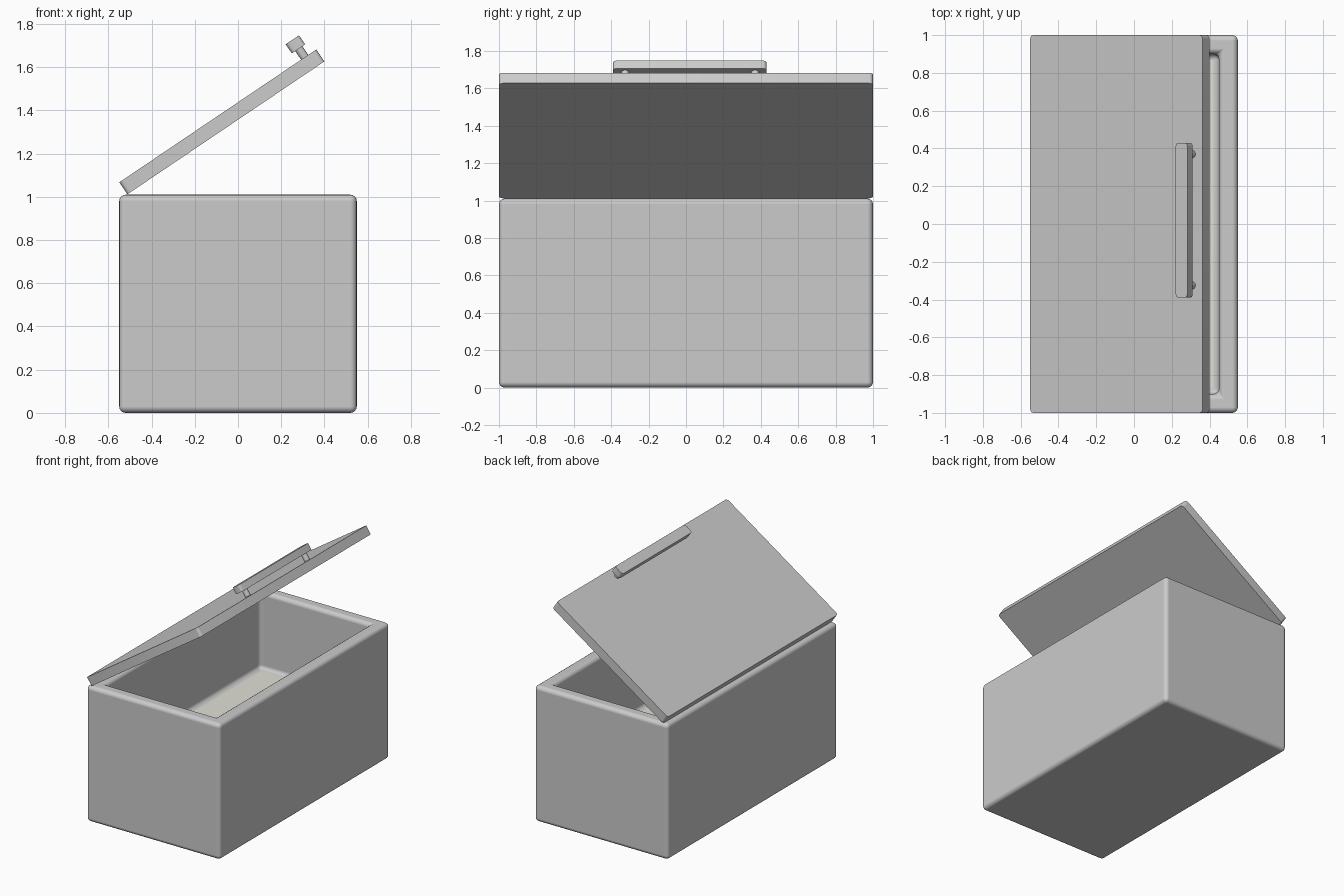
import bpy, bmesh, math
from mathutils import Matrix

if "Cube" in bpy.data.objects:
    bpy.data.objects.remove(bpy.data.objects["Cube"])

W, L, H = 1.10, 2.0, 1.01          # chest width, length, height
WALL, FLOOR_Z = 0.10, 0.44
ANGLE = math.radians(34)           # lid opening angle


def make_object(name, bm):
    mesh = bpy.data.meshes.new(name)
    bmesh.ops.recalc_face_normals(bm, faces=bm.faces)
    bm.to_mesh(mesh)
    bm.free()
    obj = bpy.data.objects.new(name, mesh)
    bpy.context.collection.objects.link(obj)
    return obj


def box(bm, lo, hi):
    size = [b - a for a, b in zip(lo, hi)]
    mid = [(a + b) / 2 for a, b in zip(lo, hi)]
    bmesh.ops.create_cube(bm, size=1, matrix=Matrix.Translation(mid) @ Matrix.Diagonal((*size, 1)))


def smooth(obj):
    bpy.ops.object.select_all(action='DESELECT')
    obj.select_set(True)
    bpy.context.view_layer.objects.active = obj
    bpy.ops.object.shade_smooth_by_angle(angle=math.radians(35))


def add_bevel(obj, width, segments):
    mod = obj.modifiers.new("bevel", 'BEVEL')
    mod.width, mod.segments = width, segments
    mod.limit_method = 'ANGLE'
    mod.material = 0
    return mod


# Chest body: open box with rounded edges and a raised inner floor
bm = bmesh.new()
box(bm, (-W / 2, -L / 2, 0), (W / 2, L / 2, H))
bm.normal_update()
top = max(bm.faces, key=lambda f: f.calc_center_median().z)
bmesh.ops.inset_region(bm, faces=[top], thickness=WALL, use_even_offset=True)
new = bmesh.ops.extrude_face_region(bm, geom=[top])["geom"]
bmesh.ops.translate(bm, vec=(0, 0, FLOOR_Z - H), verts=[g for g in new if isinstance(g, bmesh.types.BMVert)])
if top.is_valid:
    bm.faces.remove(top)
for f in new:
    if isinstance(f, bmesh.types.BMFace):
        f.material_index = 1
body = make_object("chest_body", bm)
for name, colour in (("shell", (0.8, 0.8, 0.8, 1)), ("inner_floor", (0.75, 0.75, 0.68, 1))):
    mat = bpy.data.materials.new(name)
    mat.diffuse_color = colour
    mat.use_nodes = True
    mat.node_tree.nodes["Principled BSDF"].inputs["Base Color"].default_value = mat.diffuse_color
    body.data.materials.append(mat)
add_bevel(body, 0.03, 4).harden_normals = True
smooth(body)

# Lid and handle share the hinge frame: local x runs up the lid, z is its normal
hinge = Matrix.Translation((-0.512, 0, 1.012)) @ Matrix.Rotation(-ANGLE, 4, 'Y')


def slab(name, lo, hi, radius):
    """Box with rounded corners along its thickness direction."""
    bm = bmesh.new()
    box(bm, lo, hi)
    upright = [e for e in bm.edges if abs(e.verts[0].co.z - e.verts[1].co.z) > 1e-4]
    bmesh.ops.bevel(bm, geom=upright, offset=radius, segments=4, profile=0.5, affect='EDGES')
    obj = make_object(name, bm)
    obj.matrix_world = hinge
    smooth(obj)


# Lid panel and handle bar
slab("lid", (0, -L / 2, 0), (1.10, L / 2, 0.067), 0.02)
slab("handle_bar", (0.996, -0.39, 0.115), (1.070, 0.43, 0.166), 0.018)

# Handle posts
for i, y in enumerate((-0.325, 0.37)):
    bm = bmesh.new()
    bmesh.ops.create_cone(bm, cap_ends=True, segments=24, radius1=0.02, radius2=0.02, depth=0.06,
                          matrix=Matrix.Translation((1.035, y, 0.091)))
    post = make_object(f"handle_post_{i + 1}", bm)
    post.matrix_world = hinge
    smooth(post)
